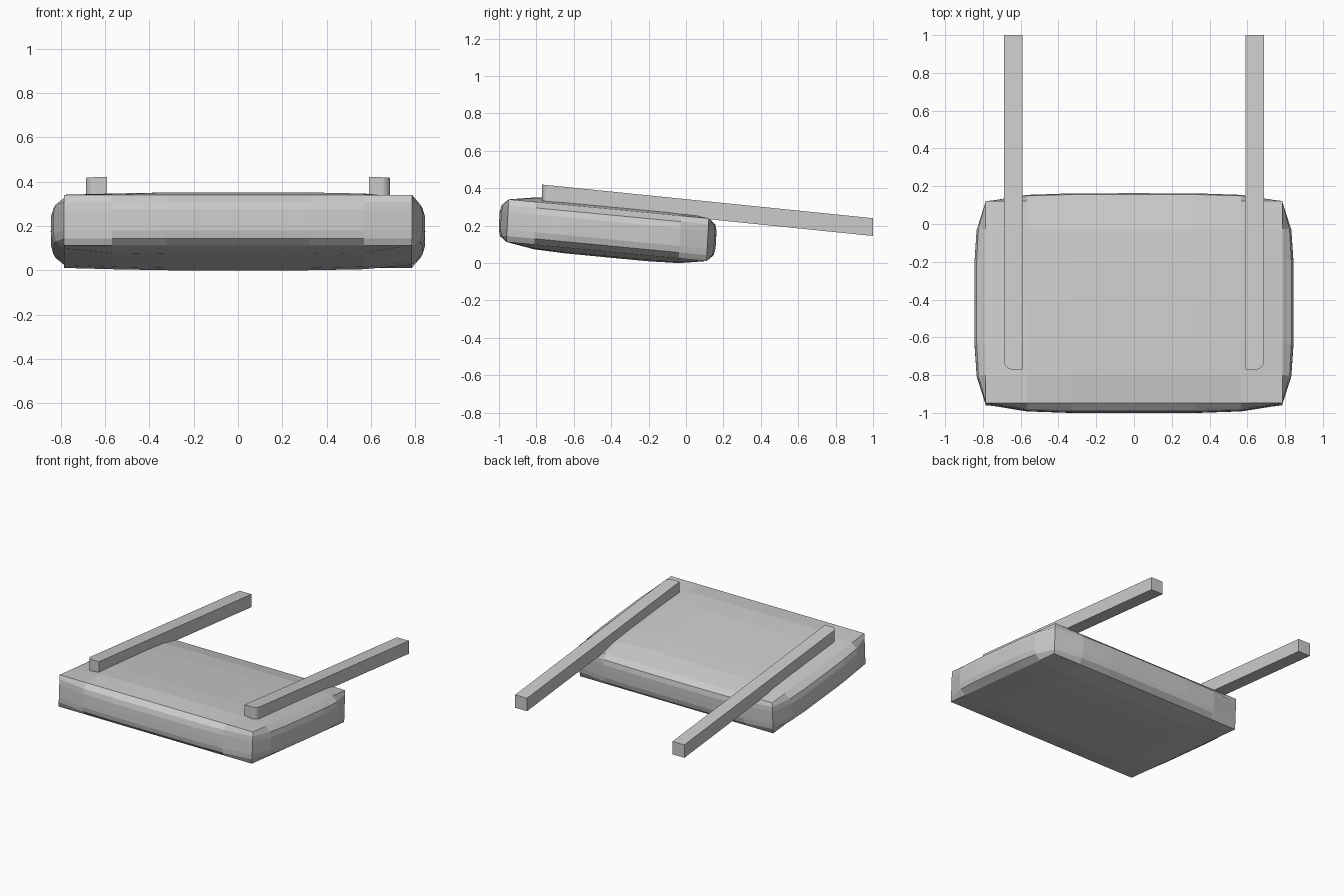
import bpy, bmesh, math

if "Cube" in bpy.data.objects:
    bpy.data.objects.remove(bpy.data.objects["Cube"])


def finish(name, bm):
    bmesh.ops.recalc_face_normals(bm, faces=bm.faces)
    mesh = bpy.data.meshes.new(name)
    bm.to_mesh(mesh)
    bm.free()
    obj = bpy.data.objects.new(name, mesh)
    bpy.context.collection.objects.link(obj)
    return obj


def spread(p):
    # push grid lines towards the edges
    return math.copysign(abs(p) ** 0.8, p)


def puff(p):
    return 1 - min(1, abs(p)) ** 5


# Cushion body: gridded box, every face bulged, then sloped down to the back
bm = bmesh.new()
bmesh.ops.create_cube(bm, size=2)
bmesh.ops.subdivide_edges(bm, edges=bm.edges[:], cuts=5, use_grid_fill=True)
for vert in bm.verts:
    u, v, w = (spread(c) for c in vert.co)
    x = u * (0.785 + 0.06 * puff(v) * puff(w))
    y = -0.419 + v * (0.535 + 0.045 * puff(u) * puff(w)) + 0.006 * w
    z = 0.179 + w * (0.114 + 0.031 * puff(u) * puff(v)) - 0.051 * v
    vert.co = (x, y, z)
low = min(vert.co.z for vert in bm.verts)
for vert in bm.verts:
    vert.co.z -= low
finish("cushion_body", bm)


# Straps: flat bar outline with one rounded outer corner, sloped like the body
def strap(name, side):
    inner, outer, front, back, r = 0.591, 0.687, -0.77, 1.0, 0.04
    outline = [(inner, back), (inner, front)]
    for i in range(6):
        a = math.radians(-90 + 18 * i)
        outline.append((outer - r + r * math.cos(a), front + r + r * math.sin(a)))
    outline.append((outer, back))
    bm = bmesh.new()
    base = [bm.verts.new((side * x, y, 0.145 + 0.1017 * (1 - y))) for x, y in outline]
    face = bm.faces.new(base)
    top = bmesh.ops.extrude_face_region(bm, geom=[face])["geom"]
    bmesh.ops.translate(bm, vec=(0, 0, 0.095),
                        verts=[g for g in top if isinstance(g, bmesh.types.BMVert)])
    finish(name, bm)


strap("left_strap", -1)
strap("right_strap", 1)
